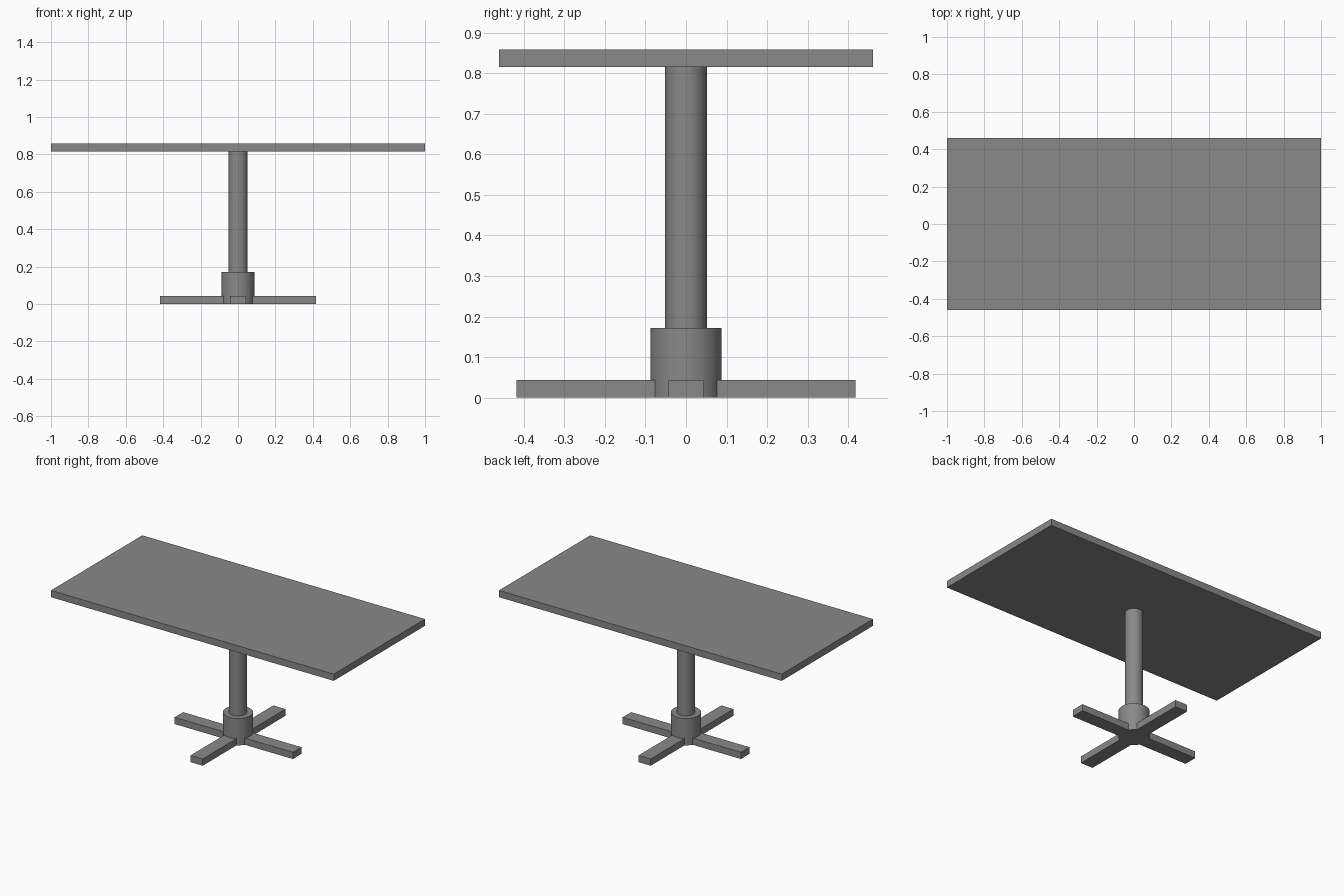
import bpy
import bmesh
from math import radians
from mathutils import Matrix

cube = bpy.data.objects.get("Cube")
if cube:
    bpy.data.objects.remove(cube, do_unlink=True)

# One grey finish for the whole table
grey = bpy.data.materials.new("mid grey")
grey.use_nodes = True
colour = (0.25, 0.25, 0.25, 1)
grey.diffuse_color = colour
grey.node_tree.nodes["Principled BSDF"].inputs["Base Color"].default_value = colour


def finish(name, bm, smooth=False):
    mesh = bpy.data.meshes.new(name)
    bm.to_mesh(mesh)
    bm.free()
    mesh.materials.append(grey)
    obj = bpy.data.objects.new(name, mesh)
    bpy.context.collection.objects.link(obj)
    if smooth:
        bpy.ops.object.select_all(action="DESELECT")
        obj.select_set(True)
        bpy.context.view_layer.objects.active = obj
        bpy.ops.object.shade_smooth_by_angle(angle=radians(30))
    return obj


def box(name, x0, x1, depth, z0, z1, turn=0):
    place = (Matrix.Rotation(radians(turn), 4, "Z")
             @ Matrix.Translation(((x0 + x1) / 2, 0, (z0 + z1) / 2))
             @ Matrix.Diagonal((x1 - x0, depth, z1 - z0, 1)))
    bm = bmesh.new()
    bmesh.ops.create_cube(bm, size=1, matrix=place)
    return finish(name, bm)


def cylinder(name, radius, z0, z1):
    bm = bmesh.new()
    bmesh.ops.create_cone(bm, cap_ends=True, segments=48, radius1=radius,
                          radius2=radius, depth=z1 - z0,
                          matrix=Matrix.Translation((0, 0, (z0 + z1) / 2)))
    return finish(name, bm, smooth=True)


# Top board
box("tabletop", -1, 1, 0.922, 0.815, 0.858)

# Pedestal
cylinder("column", 0.052, 0.172, 0.815)
cylinder("collar", 0.088, 0, 0.172)

# Four feet, starting just inside the collar wall
for side, turn in (("left", 0), ("back", 90), ("right", 180), ("front", 270)):
    box(side + "_foot", 0.07, 0.418, 0.086, 0, 0.043, turn)
